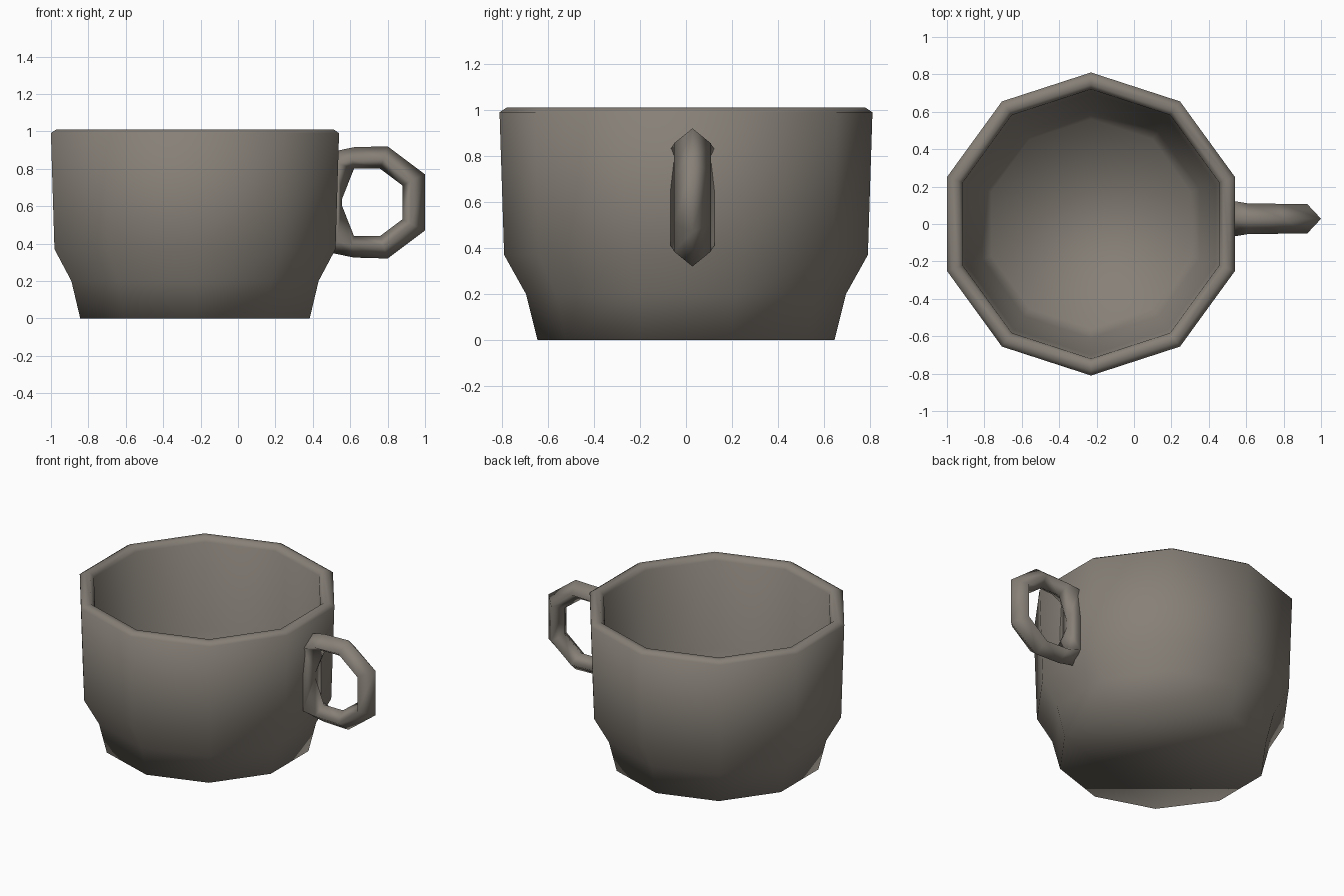
import bpy, bmesh, math

if "Cube" in bpy.data.objects:
    bpy.data.objects.remove(bpy.data.objects["Cube"])

# One flat colour
mat = bpy.data.materials.new("warm_grey_clay")
mat.diffuse_color = (0.24, 0.215, 0.185, 1)
mat.use_nodes = True
mat.node_tree.nodes["Principled BSDF"].inputs["Base Color"].default_value = mat.diffuse_color


def finish(name, bm):
    """Turn a bmesh into a smooth shaded, coloured object."""
    bmesh.ops.recalc_face_normals(bm, faces=bm.faces[:])
    me = bpy.data.meshes.new(name)
    bm.to_mesh(me)
    bm.free()
    for p in me.polygons:
        p.use_smooth = True
    me.materials.append(mat)
    ob = bpy.data.objects.new(name, me)
    bpy.context.collection.objects.link(ob)
    return ob


def bridge(bm, a, b):
    """Quads between two closed vertex rings."""
    n = len(a)
    for i in range(n):
        j = (i + 1) % n
        bm.faces.new((a[i], a[j], b[j], b[i]))


# Cup body: ten-sided lathe, (radius, height) from outer base to inner floor
SIDES, CX = 10, -0.23
profile = [(0.645, 0.0), (0.695, 0.2), (0.79, 0.37), (0.81, 0.99),
           (0.78, 1.01), (0.745, 1.01), (0.72, 0.98),
           (0.70, 0.40), (0.61, 0.23), (0.56, 0.07)]
bm = bmesh.new()
rings = []
for r, z in profile:
    rings.append([bm.verts.new((CX + r * math.cos(math.radians(90 + 36 * k)),
                                r * math.sin(math.radians(90 + 36 * k)), z))
                  for k in range(SIDES)])
for a, b in zip(rings, rings[1:]):
    bridge(bm, a, b)
bm.faces.new(rings[0])
bm.faces.new(rings[-1])
finish("cup_body", bm)

# Handle: closed ring with a diamond section, upper half mirrored about z = MID
# each station: outer ridge (x, z), side (x, z), half width, inner ridge (x, z)
MID, CY = 0.62, 0.028
upper = [((0.50, 0.89), (0.53, 0.83), 0.095, (0.555, 0.635)),
         ((0.62, 0.915), (0.61, 0.85), 0.082, (0.62, 0.80)),
         ((0.80, 0.92), (0.78, 0.855), 0.080, (0.76, 0.80)),
         ((1.00, 0.77), (0.925, 0.735), 0.080, (0.88, 0.71))]


def flip(p):
    return (p[0], 2 * MID - p[1])


lower = [(flip(o), flip(s), w, flip(i)) for o, s, w, i in reversed(upper)]
bm = bmesh.new()
rings = []
for o, s, w, i in upper + lower:
    rings.append([bm.verts.new(c) for c in (
        (o[0], CY, o[1]), (s[0], CY - w, s[1]),
        (i[0], CY, i[1]), (s[0], CY + w, s[1]))])
for k in range(len(rings)):
    bridge(bm, rings[k], rings[(k + 1) % len(rings)])
finish("handle", bm)
